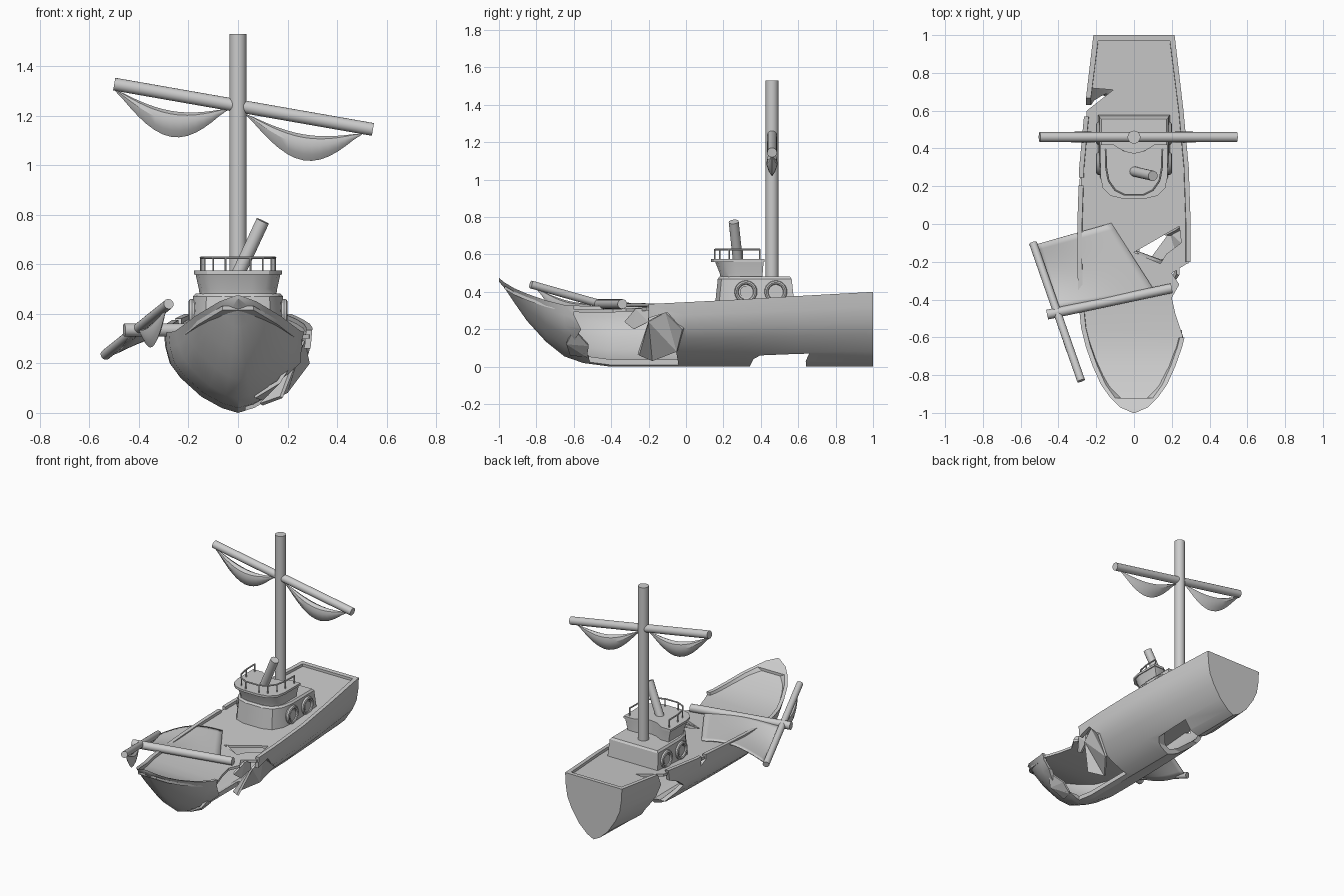
import bpy, bmesh
from math import sin, cos, pi, radians
from mathutils import Vector

if "Cube" in bpy.data.objects:
    bpy.data.objects.remove(bpy.data.objects["Cube"])

def link(name, bm, smooth=True):
    bmesh.ops.recalc_face_normals(bm, faces=bm.faces)
    me = bpy.data.meshes.new(name)
    bm.to_mesh(me)
    bm.free()
    ob = bpy.data.objects.new(name, me)
    bpy.context.collection.objects.link(ob)
    if smooth:
        shade(ob)
    return ob

def activate(ob):
    bpy.ops.object.select_all(action='DESELECT')
    ob.select_set(True)
    bpy.context.view_layer.objects.active = ob

def shade(ob, angle=32):
    activate(ob)
    bpy.ops.object.shade_smooth_by_angle(angle=radians(angle))

def loft(name, rings, smooth=True):
    """Closed solid through a list of equal-length rings."""
    bm = bmesh.new()
    vs = [[bm.verts.new(p) for p in r] for r in rings]
    n = len(rings[0])
    for a, b in zip(vs, vs[1:]):
        for i in range(n):
            j = (i + 1) % n
            bm.faces.new((a[i], a[j], b[j], b[i]))
    bm.faces.new(vs[0])
    bm.faces.new(vs[-1])
    return link(name, bm, smooth)

def rod(name, p, q, r, n=18):
    p, q = Vector(p), Vector(q)
    d = (q - p).normalized()
    u = d.orthogonal().normalized()
    v = d.cross(u)
    ring = [(u * cos(2*pi*i/n) + v * sin(2*pi*i/n)) * r for i in range(n)]
    return loft(name, [[p + o for o in ring], [q + o for o in ring]])

def side_prism(poly, x0, x1):
    return loft("cutter", [[(x, y, z) for y, z in poly] for x in (x0, x1)], False)

def top_prism(poly):
    return loft("cutter", [[(x, y, z) for x, y in poly] for z in (0.22, 0.7)], False)

def cut(ob, cutter):
    cutter.hide_render = True
    m = ob.modifiers.new("cut", 'BOOLEAN')
    m.operation, m.solver, m.object = 'DIFFERENCE', 'EXACT', cutter
    activate(ob)
    bpy.ops.object.modifier_apply(modifier=m.name)
    bpy.data.objects.remove(cutter)

# Hull stations: y, half width, sheer height, keel height
stations = [(-1, .006, .475, .455), (-.97, .075, .45, .42), (-.92, .125, .42, .345),
            (-.85, .175, .39, .245), (-.75, .22, .355, .135), (-.65, .255, .33, .055),
            (-.55, .28, .325, .02), (-.4, .295, .325, 0), (-.2, .30, .335, 0),
            (0, .30, .345, 0), (.3, .29, .36, 0), (.6, .262, .378, 0), (1, .215, .40, 0)]
profile = [(1, 1), (.98, .8), (.92, .6), (.78, .43), (.5, .2), (.22, .06)]

def section(y, w, zs, zk, top=None):
    k = min(1, max(0, (y + 1) / .45))
    half = [(w * (k * fx + (1 - k) * fz ** .8), zk + (zs - zk) * fz) for fx, fz in profile]
    if top:
        half.insert(0, (w, top))
    return ([(-x, y, z) for x, z in half] + [(0, y, zk)] +
            [(x, y, z) for x, z in reversed(half)])

hull = loft("hull", [section(*s) for s in stations], False)
cut(hull, loft("cutter", [section(min(y, .97), w - .025, zs, zk + .03, zs + .1)
                          for y, w, zs, zk in stations[2:]], False))

# Deck slab following the sheer
deck = loft("deck", [[(-w + .012, y, zs - .035), (w - .012, y, zs - .035),
                      (w - .012, y, zs - .018), (-w + .012, y, zs - .018)]
                     for y, w, zs, zk in [(min(s[0], .985),) + s[1:] for s in stations[1:]]], False)

# Torn openings in both sides and in the deck
cut(hull, side_prism([(-.61, .5), (-.6, .28), (-.56, .2), (-.62, .1), (-.52, .06), (-.5, -.1),
                      (-.02, -.1), (-.06, .12), (-.02, .2), (-.1, .29), (-.2, .26), (-.2, .5)], .03, .5))
cut(hull, side_prism([(.72, .5), (.63, .3), (.69, .14), (.64, .03), (.65, -.1), (.29, -.1), (.36, .04),
                      (.45, .09), (.38, .2), (.46, .26), (.55, .3), (.6, .5)], -.5, .12))
cut(hull, side_prism([(.22, .5), (.2, .32), (.25, .29), (.24, .5)], -.5, -.2))
cut(deck, top_prism([(0, -.15), (.24, -.012), (.25, -.1), (.17, -.16), (.14, -.21)]))
cut(deck, top_prism([(.4, -.2), (.28, -.21), (.2, -.26), (.24, -.32), (.2, -.39),
                     (.22, -.48), (.26, -.6), (.4, -.6)]))
cut(deck, top_prism([(-.4, .58), (-.25, .6), (-.11, .71), (-.23, .72), (-.4, .72)]))
shade(hull)
shade(deck)

# Bent hull plates hanging in the breach
def plate(name, pts, t=.015):
    bm = bmesh.new()
    bm.faces.new([bm.verts.new(p) for p in pts])
    bmesh.ops.triangulate(bm, faces=bm.faces[:])
    ob = link(name, bm, False)
    ob.modifiers.new("thickness", 'SOLIDIFY').thickness = t
    return ob

plate("bent_plate", [(.29, -.02, .2), (.27, -.11, .29), (.25, -.2, .24), (.18, -.25, .06),
                     (.1, -.18, .03), (.2, -.05, .08)])
plate("broken_plate", [(.24, -.2, .31), (.24, -.27, .31), (.2, -.33, .24), (.22, -.28, .2), (.24, -.2, .24)])
plate("bow_plate", [(.22, -.6, .2), (.16, -.52, .11), (.1, -.53, .05), (.07, -.62, .06), (.17, -.64, .12)])
plate("deck_splinter", [(.01, -.14, .325), (.16, -.2, .29), (.13, -.215, .285), (.04, -.18, .315)])

# Cabin and flared bridge
def outline(w, yb, yf, notch=0):
    d = yb - yf
    half = [(w, yb), (w, yf + .4 * d), (.93 * w, yf + .2 * d), (.7 * w, yf + .05 * d), (.35 * w, yf)]
    back = [(-.6 * w, yb), (-.3 * w, yb - .75 * notch), (0, yb - notch),
            (.3 * w, yb - .75 * notch), (.6 * w, yb)]
    return back + half + [(-x, y) for x, y in reversed(half)]

def tier(name, levels):
    return loft(name, [[(x, y, z) for x, y in outline(w, yb, yf, nt)] for z, w, yb, yf, nt in levels])

tier("cabin", [(.33, .192, .58, .155, 0), (.47, .182, .565, .17, 0), (.482, .172, .555, .18, 0)])
tier("bridge", [(.475, .155, .41, .185, .035), (.5, .158, .41, .18, .035), (.562, .172, .415, .155, .04)])
tier("bridge_roof", [(.56, .178, .42, .135, .045), (.575, .178, .42, .135, .045)])
for s in (-1, 1):
    for y in (.32, .48):
        bm = bmesh.new()
        rings = []
        for i in range(24):
            a = 2 * pi * i / 24
            rings.append([bm.verts.new((s * (.186 + .014 * sin(b)), y + (.05 + .011 * cos(b)) * cos(a),
                          .40 + (.05 + .011 * cos(b)) * sin(a))) for b in [2*pi*j/8 for j in range(8)]])
        for i in range(24):
            r, q = rings[i], rings[(i + 1) % 24]
            for j in range(8):
                bm.faces.new((r[j], r[(j + 1) % 8], q[(j + 1) % 8], q[j]))
        link("porthole_ring", bm)
        rod("porthole_glass", (s * .17, y, .40), (s * .192, y, .40), .032, 24)

# Railing round the bridge roof
path = [(-.15, .395), (-.148, .3), (-.135, .23), (-.1, .18), (-.05, .155)]
path += [(-x, y) for x, y in reversed(path)]
for a, b in zip(path, path[1:]):
    rod("rail", (*a, .626), (*b, .626), .005, 8)
for p in path:
    rod("rail_post", (*p, .57), (*p, .629), .004, 8)

# Leaning funnel, mast and tilted yard
rod("funnel", (.0, .278, .56), (.1, .255, .775), .027)
rod("mast", (0, .46, .36), (0, .46, 1.53), .034, 24)
rod("yard", (-.5, .46, 1.328), (.545, .46, 1.145), .026)

# Furled sails: crescents hanging between two points
def sail(name, p, q, a, b, thick=.03, n=14):
    p, q = Vector(p), Vector(q)
    side = (q - p).cross(Vector((0, 0, 1))).normalized()
    rings = []
    for i in range(n + 1):
        t = i / n
        s = max(.04, sin(pi * t))
        c = p.lerp(q, t)
        rings.append([c + side * (thick * s * u) - Vector((0, 0, s * (a + (b - a) * v)))
                      for u, v in ((0, 0), (.8, .12), (1, .4), (.6, .75), (0, 1),
                                   (-.6, .75), (-1, .4), (-.8, .12))])
    return loft(name, rings)

sail("sail_left", (-.5, .46, 1.31), (-.04, .46, 1.23), .05, .155)
sail("sail_right", (.03, .46, 1.21), (.5, .46, 1.13), .045, .15)

# Fallen mast top with its yard and cloth
rod("fallen_mast", (-.46, -.48, .335), (.2, -.34, .335), .026)
rod("fallen_yard", (-.535, -.1, .235), (-.28, -.83, .44), .021)
sail("fallen_sail", (-.4, -.5, .335), (-.29, -.8, .42), .02, .11, .02)
bm = bmesh.new()
n = 12
A, B, C, D = map(Vector, ((-.525, -.11, .24), (-.43, -.45, .33), (-.12, .005, .33), (.12, -.37, .325)))
grid = []
for i in range(n + 1):
    u = i / n
    row = []
    for j in range(n + 1):
        v = j / n
        p = A.lerp(C, u).lerp(B.lerp(D, u), v)
        p.z += .045 * sin(pi * u) * (1 - .5 * v) - .03 * sin(pi * v) * (1 - u) ** 2
        row.append(bm.verts.new(p))
    grid.append(row)
for i in range(n):
    for j in range(n):
        bm.faces.new((grid[i][j], grid[i+1][j], grid[i+1][j+1], grid[i][j+1]))
cloth = link("fallen_cloth", bm)
cloth.modifiers.new("thickness", 'SOLIDIFY').thickness = .006
